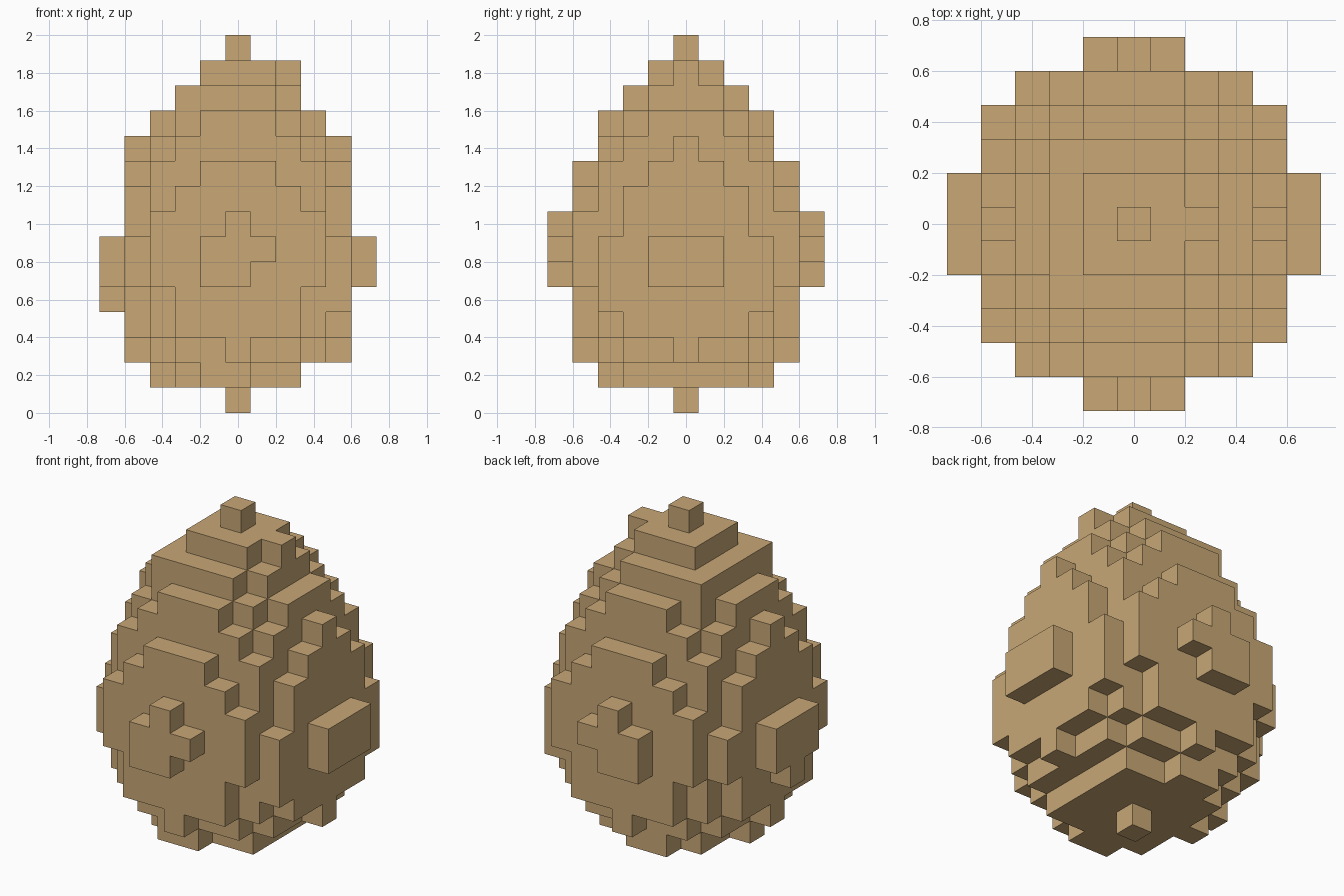
import bpy, bmesh
from mathutils import Vector

if "Cube" in bpy.data.objects:
    bpy.data.objects.remove(bpy.data.objects["Cube"])

S = 2 / 15  # block size

# One string per layer from the bottom up: the digits are the half width in x
# (in blocks) of the rows at |y| = 0, 1, 2 ...
LAYERS = ["0", "2220", "43320", "44432", "44432", "554430", "554431", "444330",
          "44432", "44331", "4332", "3321", "222", "11", "0"]
# Single blocks (x, |y|, layer) that break the left/right symmetry
ADD = [(-3, 0, 1), (-1, 3, 1), (4, 3, 4), (-5, 0, 4), (-1, 5, 5), (2, 0, 13)]
REMOVE = [(2, 2, 12)]


def both_sides(blocks):
    return {(x, s * y, k) for x, y, k in blocks for s in (-1, 1)}


cells = both_sides((x, y, k) for k, row in enumerate(LAYERS)
                   for y, w in enumerate(row)
                   for x in range(-int(w), int(w) + 1))
cells = (cells | both_sides(ADD)) - both_sides(REMOVE)

# Blocky egg shell: only the faces with no neighbouring block
bm = bmesh.new()
verts = {}


def vert(p):
    key = tuple(round(c * 2) for c in p)
    if key not in verts:
        verts[key] = bm.verts.new(p * S)
    return verts[key]


for c in cells:
    centre = Vector(c) + Vector((0, 0, 0.5))
    for axis in range(3):
        for sign in (-1, 1):
            n = Vector((0, 0, 0))
            n[axis] = sign
            if tuple(int(a + b) for a, b in zip(c, n)) in cells:
                continue
            u = Vector((0, 0, 0))
            u[(axis + 1) % 3] = 0.5
            v = n.cross(u)
            mid = centre + n * 0.5
            bm.faces.new([vert(mid + d) for d in (-u - v, u - v, u + v, v - u)])

mesh = bpy.data.meshes.new("blocky_egg")
bm.to_mesh(mesh)
bm.free()
egg = bpy.data.objects.new("blocky_egg", mesh)
bpy.context.collection.objects.link(egg)

# Tan shell colour
tan = bpy.data.materials.new("tan_shell")
tan.diffuse_color = (0.58, 0.39, 0.18, 1)
tan.use_nodes = True
tan.node_tree.nodes["Principled BSDF"].inputs["Base Color"].default_value = tan.diffuse_color
mesh.materials.append(tan)
